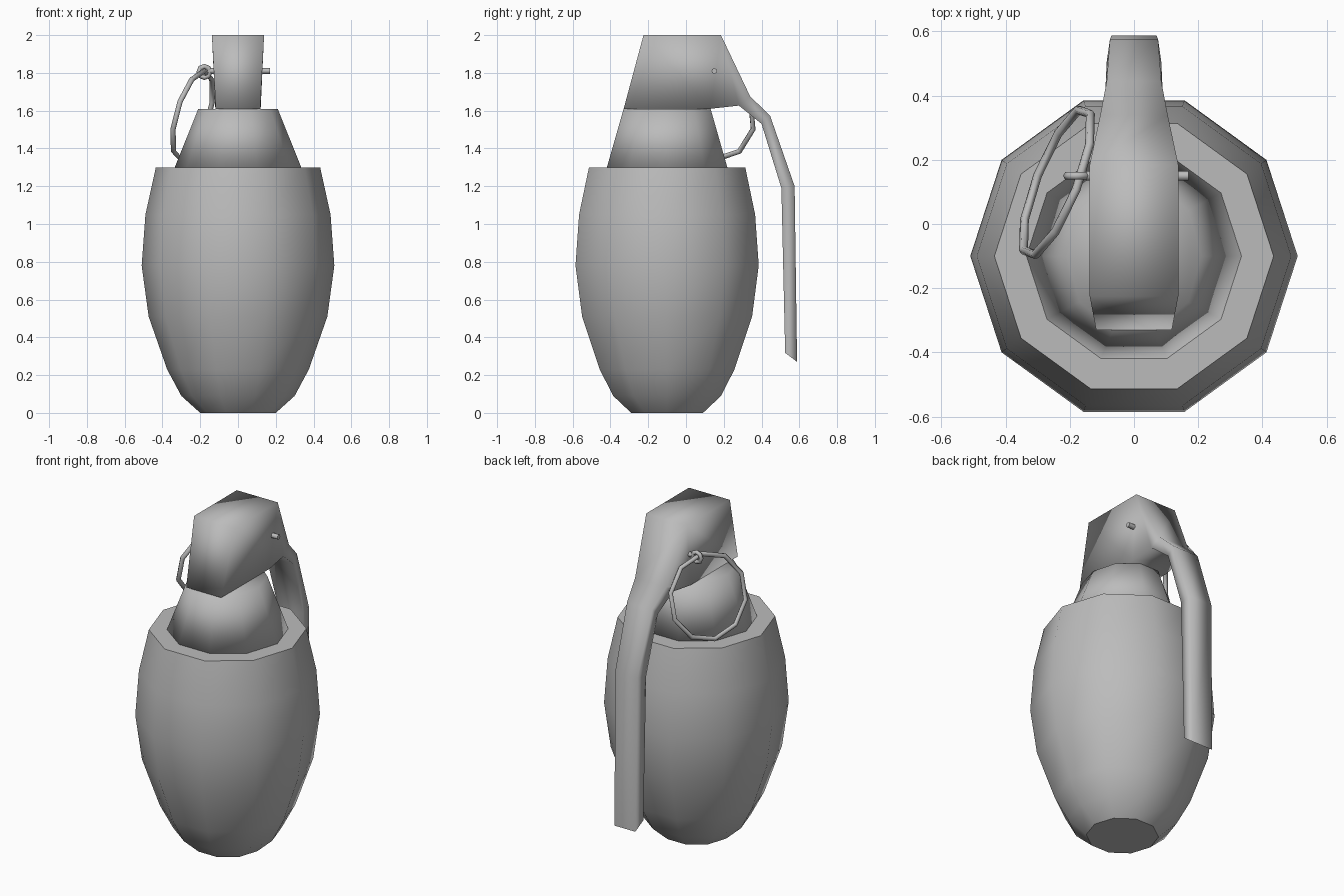
import bpy
import bmesh
from math import cos, sin, pi, radians
from mathutils import Vector

cube = bpy.data.objects.get("Cube")
if cube:
    bpy.data.objects.remove(cube, do_unlink=True)

GREY = (0.5, 0.5, 0.5, 1.0)
metal = bpy.data.materials.new("plain grey metal")
metal.use_nodes = True
metal.diffuse_color = GREY
metal.node_tree.nodes["Principled BSDF"].inputs["Base Color"].default_value = GREY


def loft(name, sections, closed=False, angle=180):
    """Skin equal-sized point loops; cap the ends unless the loft is closed."""
    bm = bmesh.new()
    loops = [[bm.verts.new(p) for p in section] for section in sections]
    pairs = list(zip(loops, loops[1:]))
    if closed:
        pairs.append((loops[-1], loops[0]))
    else:
        bm.faces.new(loops[0])
        bm.faces.new(loops[-1])
    for a, b in pairs:
        for i in range(len(a)):
            j = (i + 1) % len(a)
            bm.faces.new((a[i], a[j], b[j], b[i]))
    bmesh.ops.recalc_face_normals(bm, faces=bm.faces)
    mesh = bpy.data.meshes.new(name)
    bm.to_mesh(mesh)
    bm.free()
    mesh.materials.append(metal)
    obj = bpy.data.objects.new(name, mesh)
    bpy.context.collection.objects.link(obj)
    bpy.ops.object.select_all(action="DESELECT")
    obj.select_set(True)
    bpy.context.view_layer.objects.active = obj
    if angle < 180:
        bpy.ops.object.shade_smooth_by_angle(angle=radians(angle))
    else:
        bpy.ops.object.shade_smooth()
    return obj


def ellipse(center, u, v, sides, phase=0.0):
    c, u, v = Vector(center), Vector(u), Vector(v)
    angles = [phase + 2 * pi * i / sides for i in range(sides)]
    return [c + u * cos(a) + v * sin(a) for a in angles]


def decagon(z, rx, ry):
    return ellipse((0, -0.1, z), (rx, 0, 0), (0, ry, 0), 10)


def wire_ring(name, center, u, v, thickness, sides, phase=0.0):
    """Closed wire loop lying in the plane of u and v."""
    axis = Vector(u).cross(Vector(v)).normalized()
    path = ellipse(center, u, v, sides, phase)
    sections = []
    for p in path:
        out = (p - Vector(center)).normalized()
        sections.append(ellipse(p, out * thickness, axis * thickness, 6))
    return loft(name, sections, closed=True)


# Ten-sided barrel body with crisp rim and base
body_profile = [(0, 0.2), (0.09, 0.3), (0.23, 0.375), (0.51, 0.473),
                (0.78, 0.51), (1.05, 0.49), (1.3, 0.435)]
loft("body", [decagon(z, r, r) for z, r in body_profile], angle=41)

# Tapered neck with a softly shaded ledge
loft("neck", [decagon(1.3, 0.335, 0.335), decagon(1.61, 0.21, 0.242)])

# Head block running back into the long lever:
# outer y, z, half width, then inner y, z, half width
stations = [
    (-0.225, 2.0, 0.138, -0.33, 1.61, 0.118),
    (0.185, 2.0, 0.138, 0.13, 1.61, 0.12),
    (0.34, 1.675, 0.105, 0.28, 1.627, 0.11),
    (0.445, 1.574, 0.085, 0.40, 1.53, 0.09),
    (0.575, 1.2, 0.075, 0.505, 1.19, 0.085),
    (0.588, 0.27, 0.07, 0.525, 0.318, 0.08),
]
lever = loft("head_and_lever", [
    [(-wo, yo, zo), (wo, yo, zo), (wi, yi, zi), (-wi, yi, zi)]
    for yo, zo, wo, yi, zi, wi in stations])

# Crisp edge around the free end of the lever
sharp = lever.data.attributes.new("sharp_edge", "BOOLEAN", "EDGE")
for edge in lever.data.edges:
    if all(lever.data.vertices[i].co.z < 0.5 for i in edge.vertices):
        edge.use_edge_sharp = True

# Safety pin through the head, its eye, and the pull ring
loft("safety_pin", [ellipse((x, 0.15, 1.81), (0, 0.015, 0), (0, 0, 0.015), 8)
                    for x in (-0.15, 0.17)], angle=50)
wire_ring("pin_eye", (-0.178, 0.15, 1.805), (0.03, 0, 0), (0, 0, 0.03), 0.013, 8)
wire_ring("pull_ring", (-0.24, 0.13, 1.575), (0.09, 0.23, 0),
          (0.06, -0.022, 0.235), 0.014, 10, radians(18))
